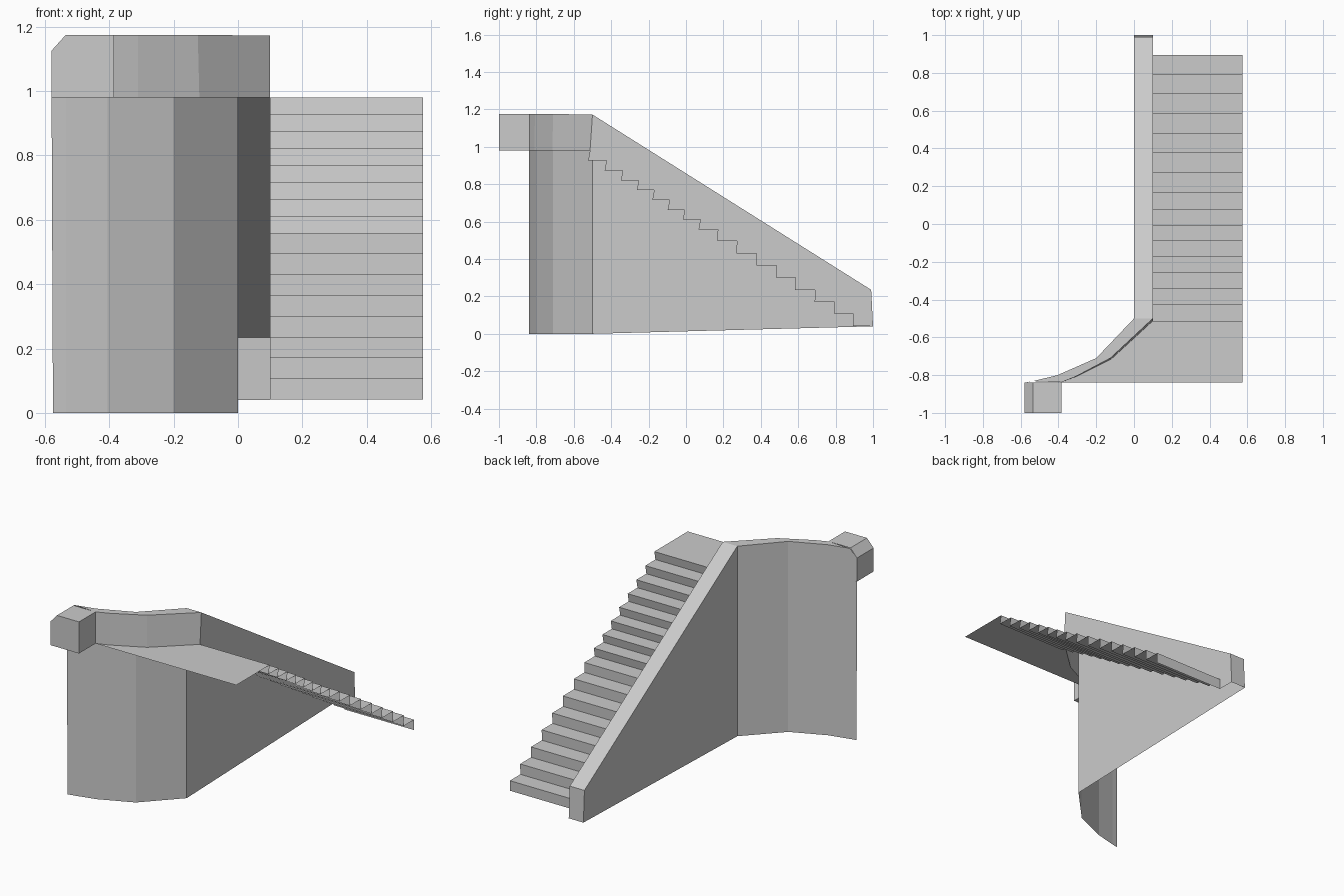
import bpy

if "Cube" in bpy.data.objects:
    bpy.data.objects.remove(bpy.data.objects["Cube"])


def add_mesh(name, verts, faces):
    mesh = bpy.data.meshes.new(name)
    mesh.from_pydata(verts, [], faces)
    mesh.update()
    obj = bpy.data.objects.new(name, mesh)
    bpy.context.collection.objects.link(obj)
    return obj


def strip(name, a, b, closed=False, end_face=False):
    """Quads bridging two polylines, optionally closed and capped at b."""
    n = len(a)
    faces = [(i, (i + 1) % n, n + (i + 1) % n, n + i)
             for i in range(n if closed else n - 1)]
    if end_face:
        faces.append(tuple(range(n, 2 * n)))
    return add_mesh(name, a + b, faces)


def panel(name, pts):
    return add_mesh(name, pts, [tuple(range(len(pts)))])


FLOOR, TOP = 0.98, 1.175
X_IN, X_OUT = 0.10, 0.575

# Outer wall: straight flank along the stair, then the faceted curve
outer_base = [(0, 1, 0.04), (0, -0.5, 0), (-0.2, -0.71, 0), (-0.405, -0.8, 0),
              (-0.535, -0.832, 0), (-0.575, -0.84, 0)]
outer_top = [(0, 0.99, 0.235), (0, -0.5, 1.172), (-0.2, -0.71, TOP),
             (-0.405, -0.8, TOP), (-0.535, -0.832, TOP), (-0.58, -0.84, 1.125)]
strip("outer_wall", outer_base, outer_top)

# Sloped and curved coping on top of the wall
inner_top = [(X_IN, 0.99, 0.235), (X_IN, -0.5, 1.172), (-0.125, -0.71, TOP),
             (-0.31, -0.808, TOP), (-0.385, -0.838, TOP)]
strip("wall_coping", outer_top[:5], inner_top)

# Inner parapet around the landing
inner_base = [(X_IN, -0.513, FLOOR), (-0.12, -0.715, FLOOR),
              (-0.31, -0.81, FLOOR), (-0.385, -0.838, FLOOR)]
strip("landing_parapet", inner_base[::-1], inner_top[1:][::-1])

# Stair profile: upper risers lean slightly over the tread below
riser_y = [0.895, 0.795, 0.69, 0.585, 0.483, 0.378, 0.272, 0.17,
           0.077, -0.007, -0.088, -0.17, -0.253, -0.338, -0.425, -0.513]
level_z = [0.042, 0.105, 0.17, 0.235, 0.3, 0.365, 0.43, 0.495, 0.557,
           0.61, 0.662, 0.715, 0.768, 0.82, 0.873, 0.927, FLOOR]
profile = []
for i, y in enumerate(riser_y):
    lean = 0.01 if i > 7 else 0.002
    profile += [(y - lean, level_z[i]), (y, level_z[i + 1])]
strip("stair_steps", [(X_IN, y, z) for y, z in profile],
      [(X_OUT, y, z) for y, z in profile])

# Inner balustrade face, following the steps
panel("balustrade_face", [inner_top[1]] + [(X_IN, y, z) for y, z in profile[::-1]]
      + [(X_IN, 1, 0.04), inner_top[0]])

# Lower end of the balustrade
panel("balustrade_end", [(X_IN, 1, 0.04), (0, 1, 0.04), outer_top[0], inner_top[0]])

# Landing floor
panel("landing_floor", [inner_base[3], (X_OUT, -0.838, FLOOR),
                        (X_OUT, -0.513, FLOOR)] + inner_base[:3])

# Projecting end block with a chamfered corner
block = [(-0.58, FLOOR), (-0.385, FLOOR), (-0.385, TOP), (-0.535, TOP), (-0.58, 1.125)]
strip("end_block", [(x, -0.838, z) for x, z in block],
      [(x, -1, z) for x, z in block], closed=True, end_face=True)
